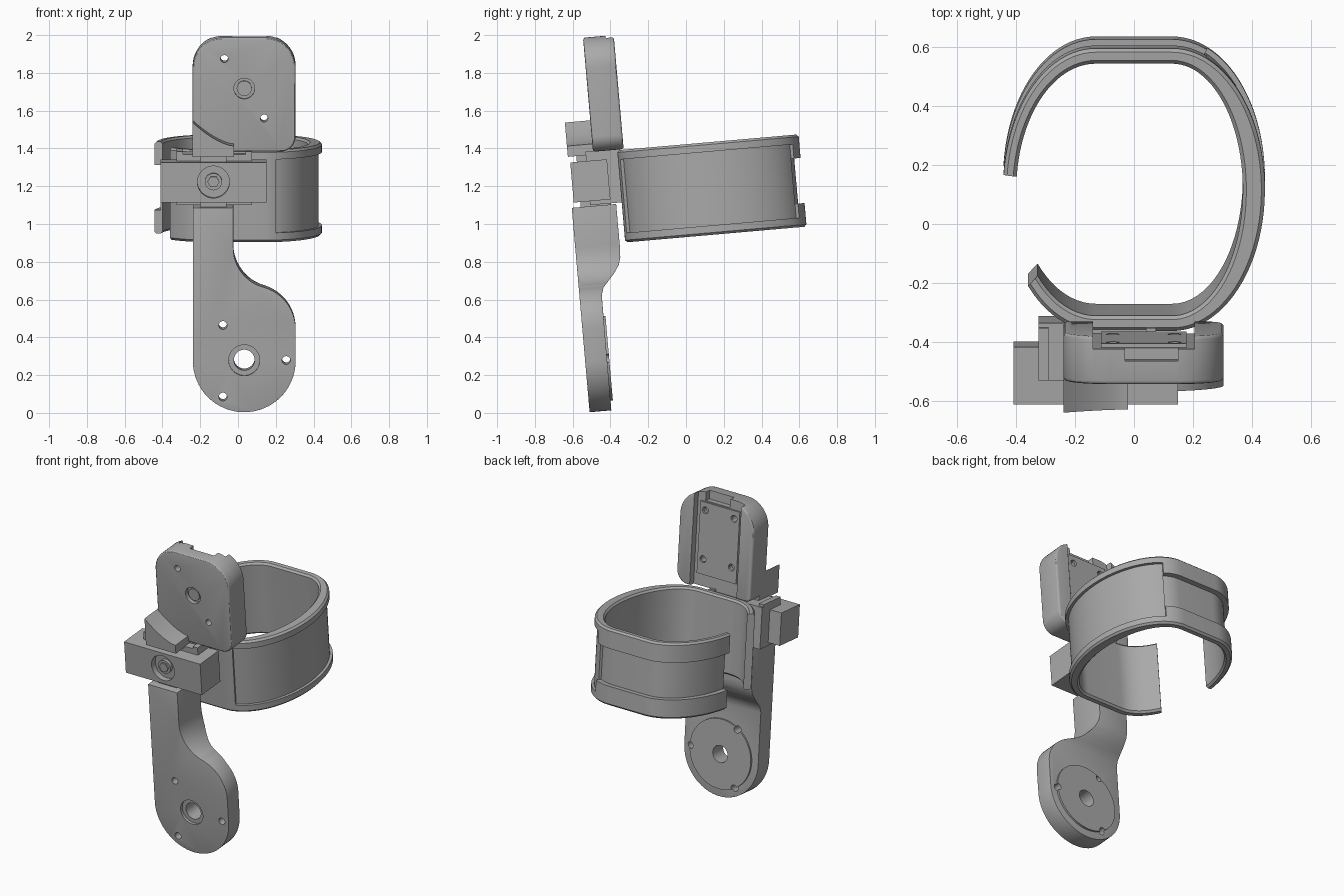
import bpy, bmesh
from math import sin, cos, radians, pi
from mathutils import Vector

cube = bpy.data.objects.get("Cube")
if cube:
    bpy.data.objects.remove(cube)

grey = bpy.data.materials.new("plain grey")
grey.use_nodes = True
grey.diffuse_color = (0.4, 0.4, 0.4, 1)
grey.node_tree.nodes["Principled BSDF"].inputs["Base Color"].default_value = (0.4, 0.4, 0.4, 1)
parts = []


def make(name, bm, part=True):
    bmesh.ops.recalc_face_normals(bm, faces=bm.faces)
    mesh = bpy.data.meshes.new(name)
    bm.to_mesh(mesh)
    bm.free()
    ob = bpy.data.objects.new(name, mesh)
    bpy.context.collection.objects.link(ob)
    if part:
        mesh.materials.append(grey)
        parts.append(ob)
    else:
        ob.hide_render = True
    return ob


def prism(name, pts, a, b, axis="y", part=True):
    """Extrude an outline along y (points are x, z) or along x (points are y, z)."""
    bm = bmesh.new()
    place = (lambda p, t: (p[0], t, p[1])) if axis == "y" else (lambda p, t: (t, p[0], p[1]))
    near = [bm.verts.new(place(p, a)) for p in pts]
    far = [bm.verts.new(place(p, b)) for p in pts]
    bm.faces.new(near)
    bm.faces.new(far)
    for i in range(len(pts)):
        j = (i + 1) % len(pts)
        bm.faces.new((near[i], near[j], far[j], far[i]))
    return make(name, bm, part)


def arc(cx, cz, r, a0, a1, n=12):
    angles = [radians(a0 + (a1 - a0) * i / n) for i in range(n + 1)]
    return [(cx + r * cos(t), cz + r * sin(t)) for t in angles]


def box(name, x0, x1, y0, y1, z0, z1, part=True):
    return prism(name, [(x0, z0), (x1, z0), (x1, z1), (x0, z1)], y0, y1, "y", part)


def disc(name, x, z, r, y0, y1, part=True, n=32):
    return prism(name, arc(x, z, r, 0, 360 - 360 / n, n - 1), y0, y1, "y", part)


def apply(ob, kind, **settings):
    mod = ob.modifiers.new(kind, kind)
    for key, value in settings.items():
        setattr(mod, key, value)
    bpy.context.view_layer.objects.active = ob
    bpy.ops.object.modifier_apply(modifier=mod.name)


def carve(ob, cutter, operation="DIFFERENCE"):
    apply(ob, "BOOLEAN", object=cutter, operation=operation, solver="EXACT")
    bpy.data.objects.remove(cutter)


def bore(ob, x, z, r, y0, y1):
    carve(ob, disc("bore_cutter", x, z, r, y0, y1, False))


def soften(ob, width):
    apply(ob, "BEVEL", width=width, segments=3, limit_method="ANGLE", angle_limit=radians(50))


# Lower arm: round lobe and narrow neck, thickened towards the top
CX, LOBE = 0.033, 0.32
outline = (arc(CX, LOBE, 0.272, 180, 360, 32) + arc(0.075, 0.49, 0.23, 0, 75)
           + arc(0.19, 0.92, 0.215, 255, 180) + [(-0.025, 1.134), (-0.239, 1.134)])
lower_arm = prism("lower_arm", outline, -0.508, -0.2)
side = [(-0.6, 0), (-0.393, 0), (-0.39, 0.66), (-0.377, 0.70), (-0.35, 0.73), (-0.314, 0.77),
        (-0.287, 0.81), (-0.275, 0.85), (-0.272, 0.89), (-0.272, 1.2), (-0.6, 1.2)]
carve(lower_arm, prism("side_cutter", side, -1, 1, "x", False), "INTERSECT")
soften(lower_arm, 0.006)
hub_plate = disc("hub_plate", CX, LOBE + 0.004, 0.225, -0.41, -0.38, n=64)
for ob in (lower_arm, hub_plate):
    bore(ob, CX, LOBE + 0.004, 0.055, -0.7, 0)
bore(lower_arm, CX, LOBE + 0.004, 0.082, -0.7, -0.49)
for x, z in ((-0.08, 0.51), (-0.08, 0.13), (0.255, 0.324)):
    for ob in (lower_arm, hub_plate):
        bore(ob, x, z, 0.022, -0.7, 0)

# Upper housing: rounded block with an open channel in its back
x0, x1, z0, z1, R = -0.24, 0.305, 1.42, 2.026, 0.16
outline = (arc(x0 + 0.03, z0 + 0.03, 0.03, 180, 270, 4) + arc(x1 - 0.08, z0 + 0.08, 0.08, 270, 360)
           + arc(x1 - R, z1 - R, R, 0, 90) + arc(x0 + R, z1 - R, R, 90, 180))
housing = prism("upper_housing", outline, -0.37, -0.207)
soften(housing, 0.012)
carve(housing, box("channel_cutter", -0.14, 0.205, -0.25, 0, 1, 2.2, False))
carve(housing, box("notch_cutter", -0.03, 0.15, -0.29, 0, 1.97, 2.2, False))
backplate = box("backplate", -0.112, 0.178, -0.26, -0.236, 1.5, 1.965)
bore(housing, CX, 1.756, 0.055, -0.6, -0.345)
for i in (-1, 1):
    for j in (-1, 1):
        x, z = CX + 0.105 * i, 1.756 + 0.158 * j
        bore(backplate, x, z, 0.022, -0.6, 0)
        bore(housing, x, z, 0.02, -0.6 if i != j else -0.27, 0)
disc("housing_screw", CX, 1.756, 0.04, -0.36, -0.34)

# Hook: curved wedge in front of the housing
curve = [(-0.02 - 0.22 * t, 1.462 + 0.125 * t ** 1.6) for t in [i / 10 for i in range(11)]]
prism("front_hook", [(-0.24, 1.405), (-0.02, 1.405)] + curve, -0.505, -0.3)
box("housing_tongue", -0.15, 0.06, -0.36, -0.25, 1.39, 1.45)

# Clamp block with a recessed bolt
clamp = box("clamp_block", -0.41, 0.15, -0.495, -0.30, 1.161, 1.374)
bore(clamp, -0.13, 1.27, 0.085, -0.6, -0.455)
disc("bolt_washer", -0.13, 1.27, 0.045, -0.48, -0.44)
disc("bolt_head", -0.13, 1.27, 0.032, -0.49, -0.44, n=6)
box("clamp_spine", -0.2, -0.06, -0.46, -0.3, 1.12, 1.41)

# Mount between clamp and band
box("mount", -0.325, 0.075, -0.41, -0.215, 1.14, 1.41)
for side_name, x in (("right", -0.325), ("left", 0.04)):
    box(side_name + "_mount_tab", x, x + 0.035, -0.41, -0.23, 1.40, 1.425)

# Band: open cuff swept round a flattened oval, with a sunken outer strip
LO, HI, CHAMFER = 0.927, 1.417, 0.012
bm = bmesh.new()
rings = []


def sweep(cx, a0, a1, n, rim, depth):
    for i in range(n + 1):
        t = radians(a0 + (a1 - a0) * i / n)
        outer = Vector((cx + 0.315 * cos(t), 0.24 + 0.482 * sin(t)))
        inner = Vector((cx + (0.24 if cx > 0 else 0.27) * cos(t), 0.24 + 0.43 * sin(t)))
        thick = (inner - outer).length
        inward = (inner - outer).normalized()
        half = [(thick, CHAMFER), (thick - CHAMFER, 0), (CHAMFER, 0), (0, CHAMFER), (0, rim), (depth, rim)]
        section = [(d, LO + h) for d, h in half] + [(d, HI - h) for d, h in reversed(half)]
        rings.append([bm.verts.new((*(outer + inward * d), z)) for d, z in section])


sweep(-0.13, 223, 270, 10, 0.05, 0)
sweep(0.13, 270, 283, 4, 0.05, 0)
sweep(0.13, 283, 428, 36, 0.05, 0.018)
sweep(0.13, 428, 450, 6, 0.125, 0.034)
sweep(-0.13, 90, 174, 22, 0.125, 0.034)
for a, b in zip(rings, rings[1:]):
    for i in range(len(a)):
        j = (i + 1) % len(a)
        bm.faces.new((a[i], a[j], b[j], b[i]))
bm.faces.new(rings[0])
bm.faces.new(rings[-1])
bmesh.ops.remove_doubles(bm, verts=bm.verts, dist=0.0002)
bmesh.ops.dissolve_degenerate(bm, edges=bm.edges, dist=0.0002)
make("band", bm)

# Shade and lean the whole assembly
for ob in parts:
    bpy.ops.object.select_all(action="DESELECT")
    ob.select_set(True)
    bpy.context.view_layer.objects.active = ob
    bpy.ops.object.shade_smooth_by_angle(angle=radians(30))
    ob.rotation_euler.x = radians(5)
